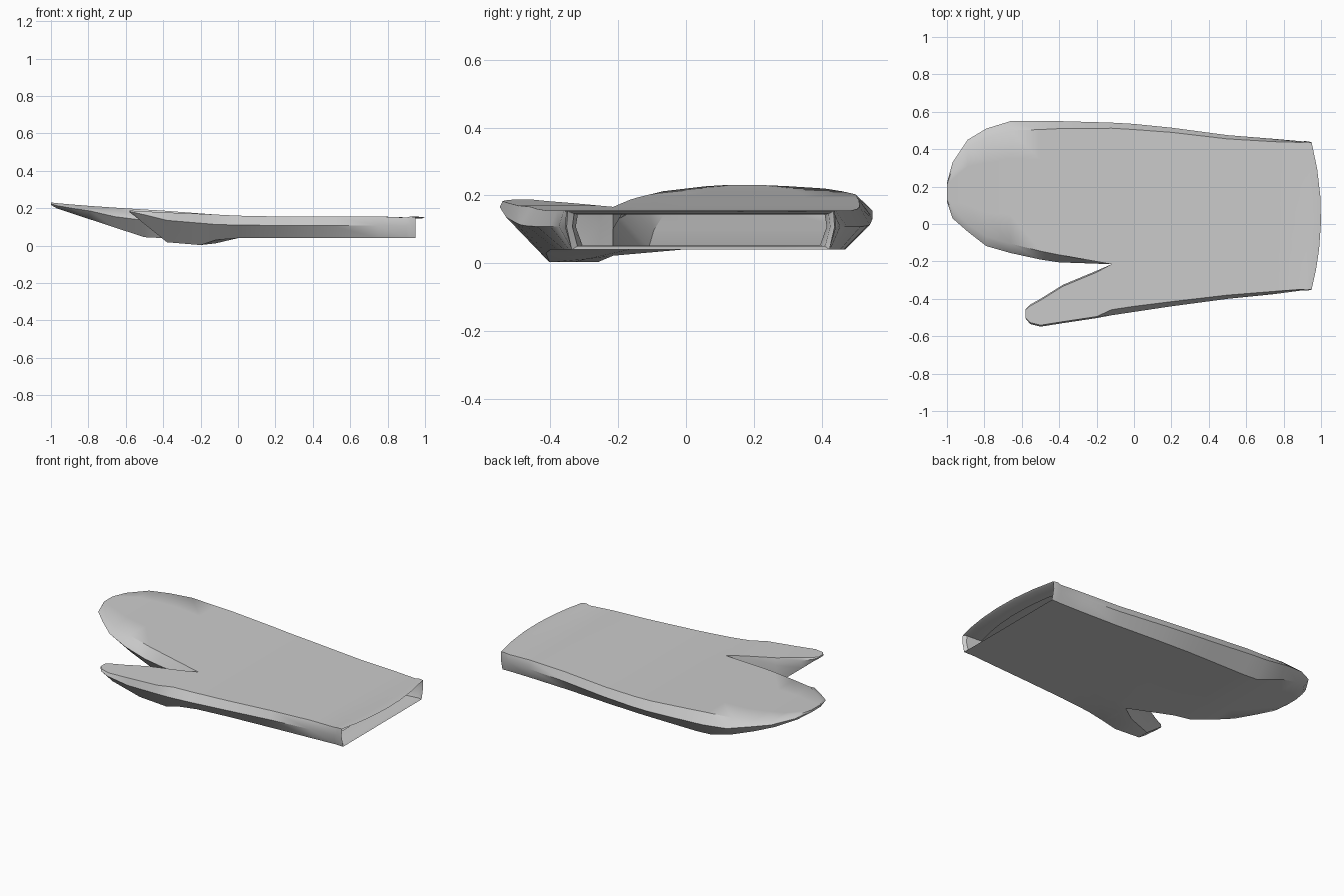
import bpy, bmesh, math

bm = bmesh.new()
COLS = [0, .135, .27, .45, .63, .82, 1]     # column 2 lies on the thumb crotch


def ring(x, lo, hi, zb, zt, cols, tin, bin_, bulge=0.0, zs=None, bin_lo=None):
    """Cross-section loop: low side, top columns, high side, bottom columns reversed."""
    bl = bin_ if bin_lo is None else bin_lo
    zs = (zb + zt) / 2 + .01 if zs is None else zs
    pts = [(x, lo, zs)]
    for f in cols:
        pts.append((x + bulge * (1 - (2 * f - 1) ** 2), lo + tin + f * (hi - lo - 2 * tin), zt))
    pts.append((x, hi, zs))
    for f in reversed(cols):
        pts.append((x, lo + bl + f * (hi - lo - bin_ - bl), zb))
    return [bm.verts.new(p) for p in pts]


def bridge(a, b):
    n = len(a)
    for i in range(n):
        j = (i + 1) % n
        bm.faces.new((a[i], a[j], b[j], b[i]))


def loft(rings):
    for a, b in zip(rings, rings[1:]):
        bridge(a, b)


# Palm and cuff: from the folded inner hem out over the rim and back to the fork
palm = [
    ring(.84, -.325, .415, .052, .143, COLS, .006, .02, .05),
    ring(.935, -.335, .425, .05, .146, COLS, .005, .015, .052),
    ring(.95, -.352, .438, .04, .153, COLS, .003, .015, .05),
    ring(.92, -.357, .443, .04, .155, COLS, .004, .02, .03),
    ring(.90, -.355, .442, .04, .150, COLS, .006, .02, .028),
    ring(.75, -.375, .455, .04, .156, COLS, .015, .03),
    ring(.50, -.40, .475, .04, .156, COLS, .02, .04),
    ring(.20, -.44, .515, .04, .156, COLS, .025, .06),
    ring(0, -.47, .535, .04, .160, COLS, .03, .07),
    ring(-.12, -.488, .542, .04, .166, COLS, .03, .075),
]
loft(palm)
fork = palm[-1]
for i, z in ((15, .03), (14, .012), (13, .022)):
    fork[i].co.z = z
fork[3].co.y = fork[13].co.y = -.215
web = bm.verts.new((-.11, -.215, .10))

# Finger pocket, tapering and curling up to the tip
F = [0, .25, .5, .75, 1]
fingers = [[web] + fork[3:14]] + [
    ring(-.40, -.205, .55, .04, .187, F, .04, .08, 0, .13),
    ring(-.50, -.19, .55, .045, .193, F, .045, .08, 0, .135),
    ring(-.66, -.155, .55, .097, .203, F, .05, .06, 0, .155),
    ring(-.79, -.118, .51, .14, .212, F, .05, .05, 0, .185),
    ring(-.89, -.04, .45, .173, .22, F, .04, .04, 0, .20),
    ring(-.97, .03, .33, .20, .227, F, .03, .03, 0, .214),
    ring(-1.0, .12, .22, .217, .231, F, .01, .01, 0, .224),
]
loft(fingers)
bm.faces.new(fingers[-1])

# Thumb pocket, with its outer underside sloping strongly inward
T = [0, .5, 1]
thumb = [fork[0:4] + [web] + fork[13:16]] + [
    ring(-.20, -.503, -.25, .003, .17, T, .008, .01, 0, .12, .10),
    ring(-.38, -.53, -.325, .018, .177, T, .008, .015, 0, .135, .12),
    ring(-.50, -.549, -.40, .115, .183, T, .008, .015, 0, .165, .05),
    ring(-.555, -.535, -.43, .16, .186, T, .008, .01, 0, .177, .02),
    ring(-.58, -.505, -.455, .178, .188, T, .004, .004, 0, .183),
]
loft(thumb)
bm.faces.new(thumb[-1])

bmesh.ops.recalc_face_normals(bm, faces=bm.faces)
mesh = bpy.data.meshes.new("oven_mitt")
bm.to_mesh(mesh)
bm.free()
mitt = bpy.data.objects.new("oven_mitt", mesh)
bpy.context.collection.objects.link(mitt)
bpy.context.view_layer.objects.active = mitt
mitt.select_set(True)
bpy.ops.object.shade_smooth_by_angle(angle=math.radians(40))
